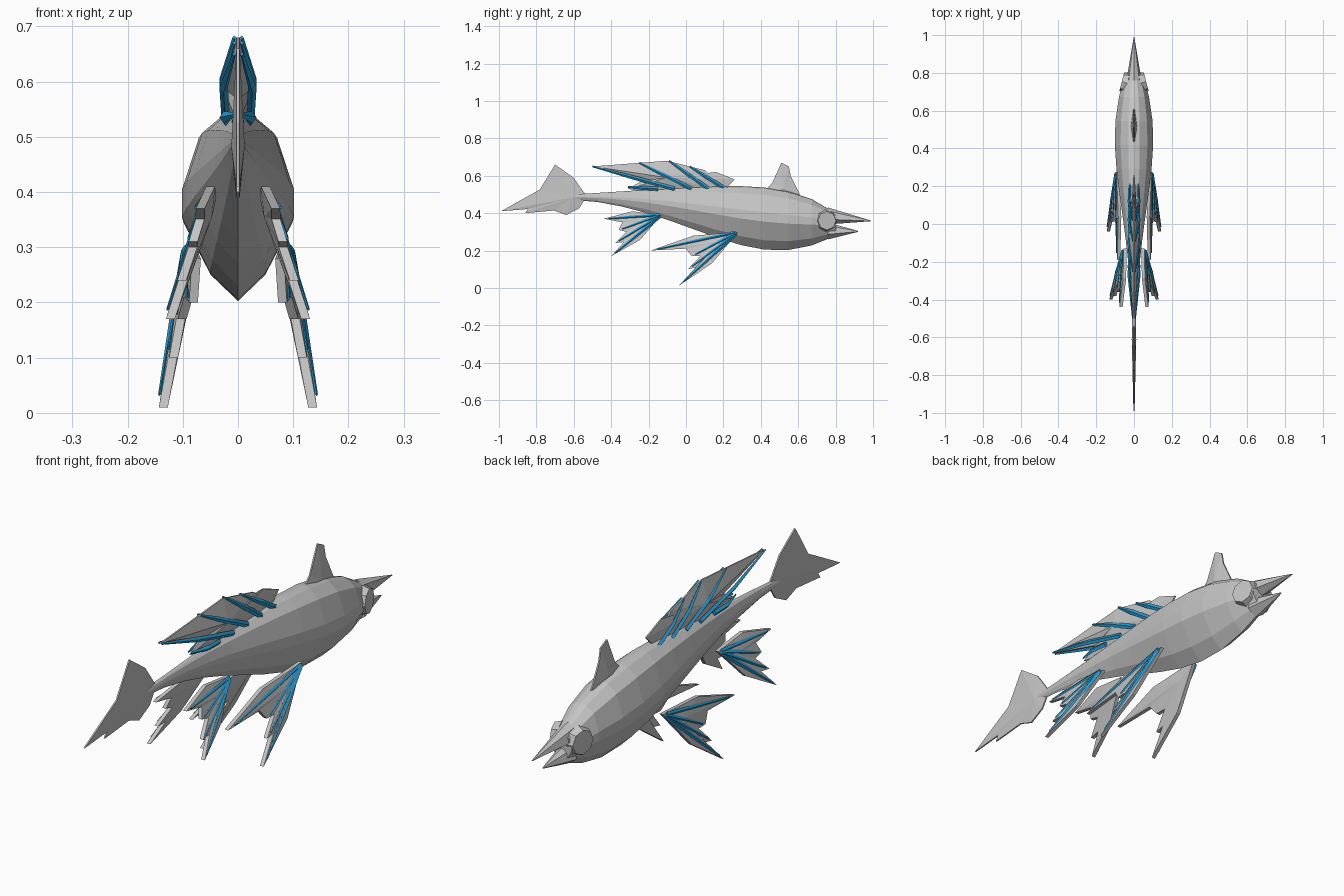
import bpy, bmesh
from math import sin, pi
from mathutils import Vector

if "Cube" in bpy.data.objects:
    bpy.data.objects.remove(bpy.data.objects["Cube"])


def material(name, red, green, blue):
    colour = (red, green, blue, 1)
    mat = bpy.data.materials.new(name)
    mat.use_nodes = True
    mat.diffuse_color = colour
    mat.node_tree.nodes["Principled BSDF"].inputs["Base Color"].default_value = colour
    return mat


GREY = material("pale grey", 0.56, 0.56, 0.56)
BLUE = material("bright blue", 0.03, 0.36, 0.68)
SIDES = {"left": 1, "right": -1}


def finish(bm, name, mat):
    bmesh.ops.recalc_face_normals(bm, faces=bm.faces)
    mesh = bpy.data.meshes.new(name)
    bm.to_mesh(mesh)
    bm.free()
    mesh.materials.append(mat)
    part = bpy.data.objects.new(name, mesh)
    bpy.context.collection.objects.link(part)
    return part


def bridge(bm, first, second):
    for i in range(len(first)):
        bm.faces.new((first[i - 1], first[i], second[i], second[i - 1]))


def skin(name, rings, mat):
    """Join matching rings of points into a closed tube."""
    bm = bmesh.new()
    loops = [[bm.verts.new(point) for point in ring] for ring in rings]
    for first, second in zip(loops, loops[1:]):
        bridge(bm, first, second)
    bm.faces.new(loops[0])
    bm.faces.new(loops[-1])
    finish(bm, name, mat)


def loft(name, profile, sections):
    """Sections give y, top, bottom and half width; the profile is mirrored."""
    outline = profile + [(-wide, high) for wide, high in profile[-2:0:-1]]
    skin(name, [[(wide * half, y, bottom + high * (top - bottom)) for wide, high in outline]
                for y, top, bottom, half in sections], GREY)


def spine(name, points, radius):
    """Slim four-sided ray, thinner at its outer end, which comes first."""
    points = [Vector(point) for point in points]
    along = (points[-1] - points[0]).normalized()
    across = along.cross(Vector((1, 0, 0))).normalized()
    rings = []
    for point in points:
        size = radius * (0.4 if point is points[0] else 1)
        out = Vector((size * 0.7, 0, 0))
        rings.append([point + out, point + across * size,
                      point - out, point - across * size])
    skin(name, rings, BLUE)


def blade(name, outline, hub, place, rim, swell):
    """Thin plate that swells from its rim to a hub on each face."""
    bm = bmesh.new()
    edges = []
    for sign in SIDES.values():
        edge = [bm.verts.new(place(y, z, sign * rim)) for y, z in outline]
        centre = bm.verts.new(place(*hub, sign * (rim + swell)))
        for i in range(len(edge)):
            bm.faces.new((edge[i - 1], edge[i], centre))
        edges.append(edge)
    bridge(bm, *edges)
    finish(bm, name, GREY)


def fan(root, tips, depth, bulge):
    """Outline and hub of a fan: pointed tips, notches between, bowed outer edges."""
    root, tips = Vector(root), [Vector(tip) for tip in tips]

    def bowed(tip, sign):
        ahead = (tip - root).normalized()
        return root.lerp(tip, 0.5) + sign * bulge * Vector((ahead.y, -ahead.x))

    outline = [root, bowed(tips[0], 1), tips[0]]
    for before, tip in zip(tips, tips[1:]):
        outline += [root.lerp((before + tip) / 2, depth), tip]
    outline.append(bowed(tips[-1], -1))
    middle = sum(tips, Vector((0, 0))) / len(tips)
    return outline, root.lerp(middle, 0.3)


def upright(y, z, offset):
    return (offset, y, z)


# Body: slender tail stalk, deep keeled belly, narrowing head
def body_section(u):
    girth = sin(0.88 * pi * u ** 2)
    top = 0.5 + 0.09 * u - 0.19 * u ** 6
    bottom = 0.47 - 0.26 * girth ** 0.85 - 0.08 * u ** 8
    return (1.4 * u - 0.6, top, bottom, 0.01 + 0.092 * girth)


HULL = [(0, 1), (0.3, 0.98), (0.7, 0.88), (1, 0.6), (1, 0.45), (0.5, 0.15), (0, 0)]
STEPS = 11
loft("body", HULL, [body_section(step / STEPS) for step in range(STEPS + 1)])

# Beak
WEDGE = [(0, 1), (0.7, 0.8), (1, 0.3), (0, 0)]
loft("upper_beak", WEDGE, [(0.76, 0.43, 0.34, 0.04), (0.99, 0.36, 0.357, 0.002)])
loft("lower_beak", WEDGE, [(0.76, 0.35, 0.26, 0.04), (0.92, 0.305, 0.3, 0.002)])

# Tail fin
tail, tail_hub = fan((-0.53, 0.49), [(-0.7, 0.66), (-0.99, 0.41), (-0.86, 0.4), (-0.64, 0.39)],
                     depth=0.8, bulge=0.02)
blade("tail_fin", tail, tail_hub, upright, rim=0.003, swell=0.009)

# Head crest
CREST = [(0.4, 0.5), (0.46, 0.56), (0.51, 0.67), (0.55, 0.65), (0.56, 0.6), (0.61, 0.5)]
blade("head_crest", CREST, (0.52, 0.53), upright, rim=0.003, swell=0.012)

# Back fin with blue spines on both faces
BACK = [(-0.5, 0.65), (-0.1, 0.68), (0.1, 0.63), (0.14, 0.59), (0.16, 0.62), (0.26, 0.58),
        (0.2, 0.52), (-0.15, 0.5), (-0.31, 0.53), (-0.24, 0.57)]
blade("back_fin", BACK, (-0.1, 0.59), upright, rim=0.003, swell=0.025)

SPINE_TIPS = [(-0.31, 0.54), (-0.5, 0.65), (-0.25, 0.67), (-0.09, 0.68), (0.02, 0.65)]
for side, sign in SIDES.items():
    for k, tip in enumerate(SPINE_TIPS):
        tip, root = Vector(tip), Vector((0.09 * k - 0.15, 0.53))
        path = zip((0.007, 0.026, 0.022), (tip, tip.lerp(root, 0.5), root))
        spine(f"back_spine_{side}_{k}", [(sign * x, *point) for x, point in path], 0.011)


# Paired fins: slanted fans with blue rays on the outer face
def paired_fin(name, lean, root, tips):
    base, by_y, by_z = lean
    rim, swell = 0.008, 0.006
    outline, hub = fan(root, tips, depth=0.78, bulge=0.03)
    for side, sign in SIDES.items():
        def place(y, z, offset):
            return (sign * (base + by_y * y + by_z * z + offset), y, z)

        blade(f"{name}_{side}", outline, hub, place, rim, swell)
        for k, tip in enumerate(tips):
            path = [Vector(root).lerp(Vector(tip), reach) for reach in (0.92, 0.4, 0.04)]
            spine(f"{name}_ray_{side}_{k}",
                  [place(y, z, rim + swell / 2) for y, z in path], 0.009)


paired_fin("front_fin", (0.14, 0.06, -0.24), (0.28, 0.3),
           [(-0.19, 0.2), (0.03, 0.17), (0.01, 0.1), (-0.04, 0.01)])
paired_fin("rear_fin", (0.15, -0.05, -0.28), (-0.13, 0.39),
           [(-0.44, 0.37), (-0.36, 0.31), (-0.38, 0.24), (-0.4, 0.17)])

# Eyes: flat octagonal discs
for side, sign in SIDES.items():
    bm = bmesh.new()
    bmesh.ops.create_cone(bm, cap_ends=True, segments=8, radius1=0.06, radius2=0.05, depth=0.03)
    eye = finish(bm, f"eye_{side}", GREY)
    eye.location = (sign * 0.05, 0.75, 0.36)
    eye.rotation_euler = (0, sign * pi / 2, sign * 0.25)
